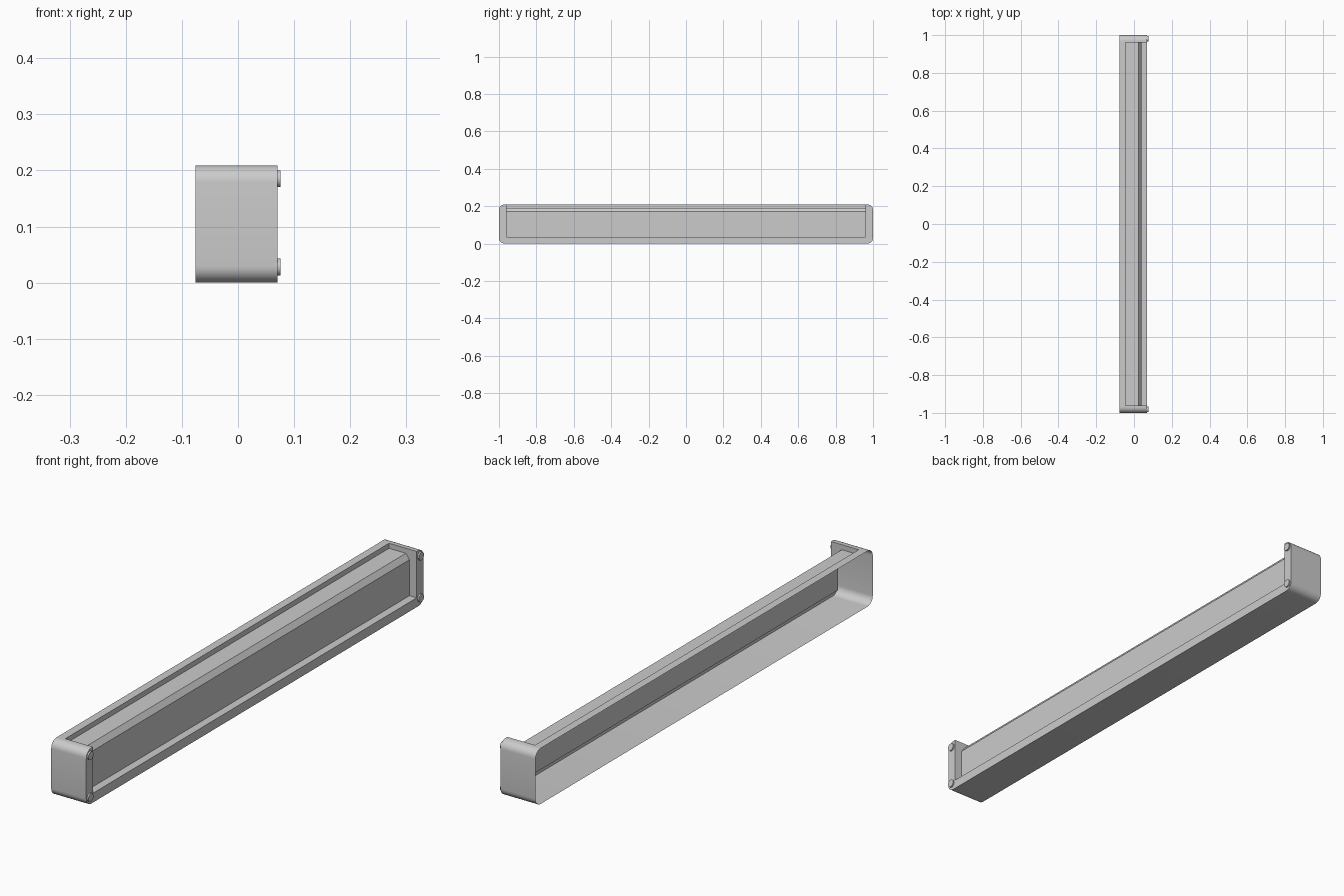
import bpy, bmesh, math

if "Cube" in bpy.data.objects:
    bpy.data.objects.remove(bpy.data.objects["Cube"])

BACK, FRONT = -0.0755, 0.07      # depth range of the housing
TOP, END, INNER, R = 0.209, 1.0, 0.96, 0.03


def finish(bm, name):
    bmesh.ops.remove_doubles(bm, verts=bm.verts, dist=1e-5)
    bmesh.ops.recalc_face_normals(bm, faces=bm.faces)
    low = min(bm.faces, key=lambda f: f.calc_center_median().z)
    if low.normal.z > 0.5:
        bmesh.ops.reverse_faces(bm, faces=bm.faces)
    mesh = bpy.data.meshes.new(name)
    bm.to_mesh(mesh)
    bm.free()
    ob = bpy.data.objects.new(name, mesh)
    bpy.context.collection.objects.link(ob)
    bpy.ops.object.select_all(action='DESELECT')
    ob.select_set(True)
    bpy.context.view_layer.objects.active = ob
    bpy.ops.object.shade_smooth_by_angle(angle=math.radians(30))
    return ob


def face(bm, pts):
    bm.faces.new([bm.verts.new(p) for p in pts])


def corner(y, z, start, n=8):
    # quarter arc in the y-z plane
    return [(y + R * math.cos(a), z + R * math.sin(a))
            for a in (start + math.pi / 2 * i / n for i in range(n + 1))]


bm = bmesh.new()

# outer wrap: open-backed shell with rounded corners
wrap = [(-INNER, TOP)]
wrap += corner(-END + R, TOP - R, math.pi / 2)
wrap += corner(-END + R, R, math.pi)
wrap += corner(END - R, R, 1.5 * math.pi)
wrap += corner(END - R, TOP - R, 0)
wrap += [(INNER, TOP)]
for (y0, z0), (y1, z1) in zip(wrap, wrap[1:]):
    face(bm, [(BACK, y0, z0), (BACK, y1, z1), (FRONT, y1, z1), (FRONT, y0, z0)])

# front rim around the recess
rim = wrap + [(INNER, 0.035), (-INNER, 0.035)]
face(bm, [(FRONT, y, z) for y, z in rim])

# top strip, recessed panel with bevelled edge, lower ledge
step = [(BACK, TOP), (-0.045, TOP), (-0.045, 0.19), (0.025, 0.19),
        (0.04, 0.17), (0.04, 0.035), (FRONT, 0.035)]
for (x0, z0), (x1, z1) in zip(step, step[1:]):
    face(bm, [(x0, -INNER, z0), (x0, INNER, z0), (x1, INNER, z1), (x1, -INNER, z1)])

# inner cheeks at both ends of the recess
for y in (-INNER, INNER):
    face(bm, [(x, y, z) for x, z in step[1:] + [(FRONT, TOP)]])
finish(bm, "housing")

# round pads on the front corners
for side, y in (("left", -0.98), ("right", 0.98)):
    for level, z in (("lower", 0.028), ("upper", 0.185)):
        bpy.ops.mesh.primitive_cylinder_add(
            vertices=24, radius=0.015, depth=0.0065,
            location=(FRONT + 0.0025, y, z), rotation=(0, math.pi / 2, 0))
        pad = bpy.context.object
        pad.name = f"{level}_{side}_pad"
        bpy.ops.object.shade_smooth_by_angle(angle=math.radians(30))
